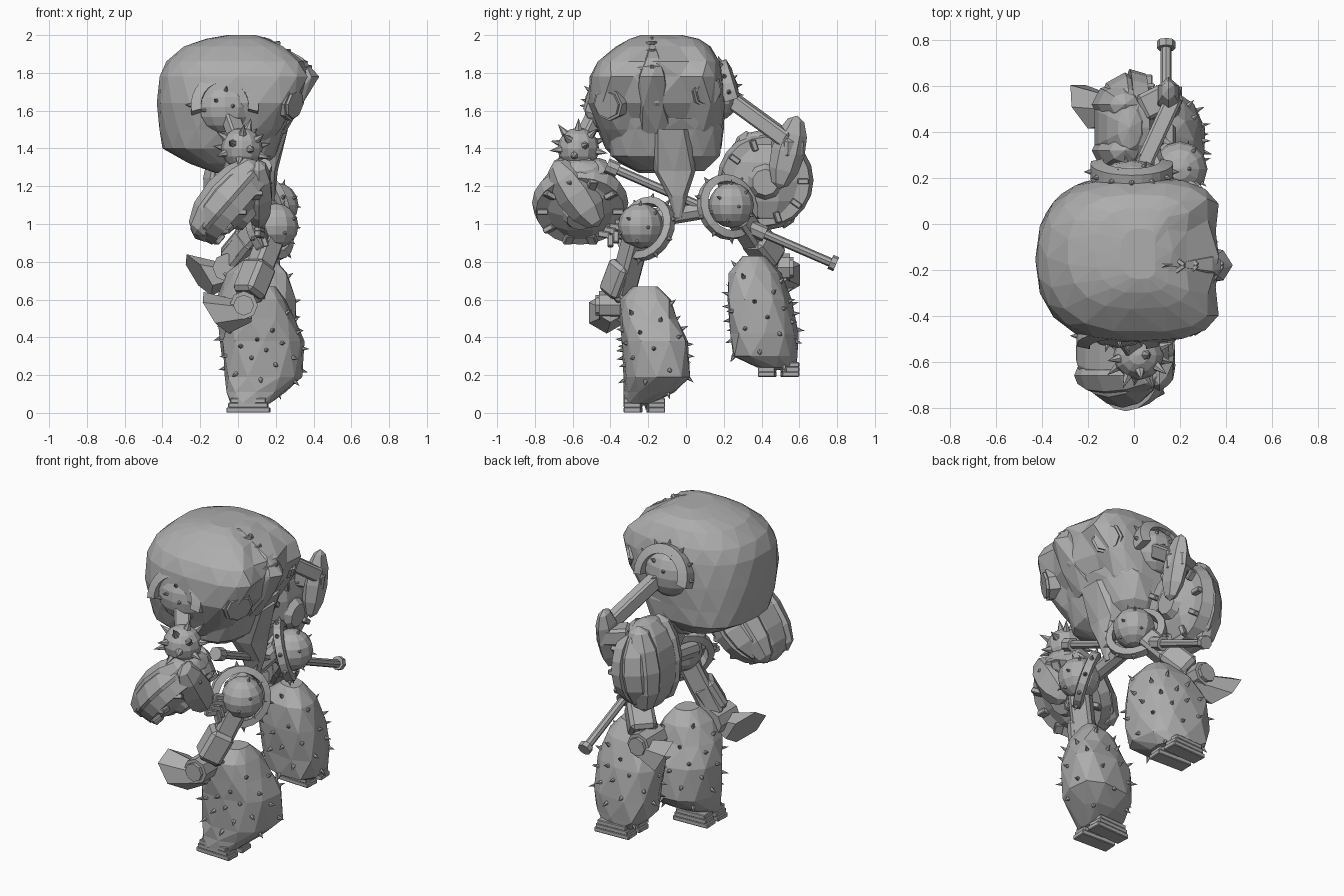
import bpy, bmesh, math
from mathutils import Vector, Matrix
from mathutils.bvhtree import BVHTree

if "Cube" in bpy.data.objects:
    bpy.data.objects.remove(bpy.data.objects["Cube"])

steel = bpy.data.materials.new("grey_steel")
steel.use_nodes = True
steel.diffuse_color = (0.42, 0.42, 0.42, 1)
steel.node_tree.nodes["Principled BSDF"].inputs["Base Color"].default_value = (0.42, 0.42, 0.42, 1)


def finish(name, bm):
    bmesh.ops.recalc_face_normals(bm, faces=bm.faces)
    mesh = bpy.data.meshes.new(name)
    bm.to_mesh(mesh)
    bm.free()
    mesh.materials.append(steel)
    obj = bpy.data.objects.new(name, mesh)
    bpy.context.collection.objects.link(obj)
    return obj


def aim(start, end):
    """Matrix at the middle of start-end with local z along it."""
    a, b = Vector(start), Vector(end)
    return Matrix.Translation((a + b) / 2) @ (b - a).to_track_quat('Z', 'Y').to_matrix().to_4x4()


def add_rod(bm, a, b, r1, r2, sides=8):
    bmesh.ops.create_cone(bm, cap_ends=True, segments=sides, radius1=r1, radius2=r2,
                          depth=(Vector(b) - Vector(a)).length, matrix=aim(a, b))


def rod(name, a, b, r1, r2=None, sides=8):
    bm = bmesh.new()
    add_rod(bm, a, b, r1, r1 if r2 is None else r2, sides)
    return finish(name, bm)


def bar(name, a, b, wide, deep):
    """Rectangular beam from a to b."""
    bm = bmesh.new()
    size = Matrix.Diagonal((wide, deep, (Vector(b) - Vector(a)).length, 1))
    bmesh.ops.create_cube(bm, size=1, matrix=aim(a, b) @ size)
    bmesh.ops.bevel(bm, geom=bm.edges[:], offset=min(wide, deep) * 0.15, segments=1, affect='EDGES')
    return finish(name, bm)


def ball(name, centre, radii, turn=None, u=12, v=8):
    bm = bmesh.new()
    mat = Matrix.Translation(centre) @ (turn or Matrix()) @ Matrix.Diagonal((*radii, 1))
    bmesh.ops.create_uvsphere(bm, u_segments=u, v_segments=v, radius=1, matrix=mat)
    return finish(name, bm)


def loft(name, rings, sides=14, front=0.8, back=0.8, shape=None):
    """Stack of rounded-square rings given as z, x0, x1, y0, y1."""
    bm = bmesh.new()
    loops = []
    for i, (z, x0, x1, y0, y1) in enumerate(rings):
        loop = []
        for k in range(sides):
            t = math.tau * (k + 0.5 * (i % 2)) / sides
            c, s = math.cos(t), math.sin(t)
            power = front if c > 0 else back
            c, s = (math.copysign(abs(q) ** power, q) for q in (c, s))
            f = shape(t, z) if shape else 1
            loop.append(bm.verts.new(((x0 + x1) / 2 + f * c * (x1 - x0) / 2,
                                      (y0 + y1) / 2 + f * s * (y1 - y0) / 2, z)))
        loops.append(loop)
    for i, (low, high) in enumerate(zip(loops, loops[1:])):
        for k in range(sides):
            n = (k + 1) % sides
            if i % 2:
                tris = ((low[k], low[n], high[n]), (low[k], high[n], high[k]))
            else:
                tris = ((low[k], low[n], high[k]), (low[n], high[n], high[k]))
            for tri in tris:
                bm.faces.new(tri)
    bm.faces.new(loops[0])
    bm.faces.new(loops[-1])
    bmesh.ops.dissolve_limit(bm, angle_limit=0.12, verts=bm.verts[:], edges=bm.edges[:])
    return finish(name, bm)


def stud(name, obj, count, size, keep=lambda d: True):
    """Spread cone spikes evenly over a part."""
    src = bmesh.new()
    src.from_mesh(obj.data)
    tree = BVHTree.FromBMesh(src)
    centre = sum((v.co for v in src.verts), Vector()) / len(src.verts)
    bm = bmesh.new()
    for i in range(count):
        h = 1 - 2 * (i + 0.5) / count
        t = i * 2.4
        w = math.sqrt(1 - h * h)
        d = Vector((w * math.cos(t), w * math.sin(t), h))
        hit, normal = tree.ray_cast(centre + d * 2, -d)[:2]
        if hit and keep(d):
            out = (normal + d).normalized()
            add_rod(bm, hit - out * 0.01, hit + out * size, size * 0.4, 0, 6)
    src.free()
    return finish(name, bm)


def ring(name, centre, axis, r_in, r_out, thick, start=0.0, sweep=math.tau, steps=20):
    """Toothed collar or arch of rectangular section; angles run from the level side over the top."""
    bm = bmesh.new()
    w = Vector(axis).normalized()
    u = Vector((0, 0, 1)).cross(w).normalized()
    up = w.cross(u)
    mid = Vector(centre)
    section = [(r_in, -thick), (r_out, -thick * 0.7), (r_out, thick * 0.7), (r_in, thick)]
    dirs = [u * math.cos(start + sweep * k / steps) + up * math.sin(start + sweep * k / steps)
            for k in range(steps + 1)]
    loops = [[bm.verts.new(mid + d * r + w * h) for r, h in section] for d in dirs]
    for a, b in zip(loops, loops[1:]):
        for j in range(4):
            bm.faces.new((a[j], a[j - 1], b[j - 1], b[j]))
    if sweep < math.tau:
        bm.faces.new(loops[0])
        bm.faces.new(loops[-1])
    bmesh.ops.remove_doubles(bm, verts=bm.verts, dist=0.0005)
    for d in dirs[1::2]:
        add_rod(bm, mid + d * (r_out - 0.01), mid + d * (r_out + 0.03), 0.016, 0)
    return finish(name, bm)


# Hunched shell with folds either side of the face
def folds(t, z):
    a = abs(math.atan2(math.sin(t), math.cos(t)))
    return 0.9 if 0.1 < a < 0.35 and z > 1.45 else 1


loft("body_shell", [(1.27, -.12, .02, -.25, .02), (1.32, -.26, .08, -.35, .12), (1.4, -.4, .15, -.43, .19),
                    (1.5, -.42, .25, -.47, .2), (1.64, -.43, .35, -.52, .21), (1.78, -.42, .4, -.51, .2),
                    (1.86, -.38, .37, -.47, .18), (1.94, -.29, .26, -.37, .13), (1.98, -.17, .17, -.3, .07),
                    (2, -.06, .1, -.24, -.02)], 18, 0.55, 0.85, folds)
loft("belly", [(1.28, -.1, .1, -.26, .1), (1.36, -.1, .2, -.4, .18), (1.5, -.1, .25, -.42, .2),
               (1.56, -.1, .28, -.4, .18)])
loft("pelvis", [(1.03, .1, .17, -.06, -.02), (1.15, .07, .2, -.1, .01), (1.28, .03, .21, -.17, .05),
                (1.5, 0, .27, -.2, .04)], 8, 0.6, 0.6)

# Face ridge with overlapping chevron plates
loft("face_ridge", [(1.48, 0, .25, -.25, -.06), (1.62, 0, .34, -.27, -.08), (1.78, 0, .43, -.26, -.1),
                    (1.88, 0, .35, -.23, -.12), (1.99, -.05, .14, -.19, -.17)], 8, 0.6, 0.6)
for i in range(4):
    x, z = .2 + i * .055, 1.96 - i * .043
    w = .035 + i * .014
    for side in (-1, 1):
        bar("chevron_plate", (x - .03, -.18 + side * w, z - .01), (x + .02, -.18, z), .02, .02)

# Round side panels of the shell
for y, z, side in ((-.4, 1.64, -1), (.1, 1.71, 1)):
    out = Vector((.8, side * .5, -.2))
    p = Vector((.27, y, z))
    rod("round_panel", p - out * .05, p + out * .045, .08, .075)
    rod("panel_rim", p - out * .06, p + out * .03, .095, .09)

# Shoulder sockets under spiked half hoods
for name, c, side in (("right", (-.07, -.44, 1.62), -1), ("left", (-.01, .18, 1.69), 1)):
    socket = ball(name + "_shoulder", c, (.15, .1, .14))
    stud(name + "_shoulder_spikes", socket, 22, .035, lambda d: d.y * side > 0 and d.z > -.2)
    ring(name + "_shoulder_hood", Vector(c) + Vector((0, side * .05, 0)), (0, side, .3),
         .125, .18, .05, -.2, math.pi + .4, 14)

# Right arm, spiked elbow; left arm with boxed elbow
bar("right_upper_arm", (-.06, -.46, 1.62), (.02, -.57, 1.4), .09, .07)
elbow = ball("right_elbow", (.02, -.57, 1.4), (.11, .11, .11))
stud("right_elbow_spikes", elbow, 20, .06)
bar("left_upper_arm", (.0, .17, 1.71), (.17, .54, 1.44), .075, .085)
bar("left_elbow", (.03, .5, 1.42), (.19, .58, 1.4), .12, .1)

# Forearms: outer shell, flat inner wheel with spokes, fingers
for name, c, tilt, side in (("right", (-.02, -.56, 1.1), .72, -1), ("left", (.0, .42, 1.23), .08, 1)):
    turn = Matrix.Rotation(tilt, 4, 'Y')
    mat = Matrix.Translation(c) @ turn
    ball(name + "_forearm_shell", mat @ Vector((-.04, 0, 0)), (.14, .24, .27), turn, 10, 8)
    rod(name + "_forearm_wheel", mat @ Vector((-.02, 0, 0)), mat @ Vector((.05, 0, 0)), .255, .235, 20)
    rod(name + "_wheel_hub", mat @ Vector((.05, 0, 0)), mat @ Vector((.12, 0, 0)), .12, .07, 10)
    for k in range(10):
        t = math.tau * k / 10
        d = Vector((0, math.cos(t), math.sin(t)))
        lift = Vector((.055, 0, 0))
        bar(name + "_spoke", mat @ (d * .17 + lift), mat @ (d * .23 + lift), .05, .03)
    # Ridge plates over the shell
    for s in (-1, 1):
        ball(name + "_shell_plate", mat @ Vector((-.06, s * .1, 0)), (.125, .1, .26), turn, 8, 6)
    for k in range(4):
        p = Vector((.1, c[1] - side * (.1 + .03 * k), c[2] - .15 + .02 * k))
        bar(name + "_finger", p, p + Vector((.03, -side * .06, -.01)), .035, .035)
        bar(name + "_fingertip", p + Vector((.03, -side * .06, -.01)), p + Vector((.05, -side * .06, -.07)), .03, .03)
ball("left_forearm_fin", (.15, .54, 1.38), (.06, .09, .2), Matrix.Rotation(-.25, 4, 'X'), 6, 6)
ball("right_forearm_fin", (.11, -.58, 1.16), (.08, .11, .21), Matrix.Rotation(.6, 4, 'X'), 6, 6)

# Long staff held across the front
rod("staff", (.14, -.42, 1.31), (.14, .78, .79), .024)
rod("staff_knob", (.14, .765, .8), (.14, .795, .787), .04)
rod("staff_collar", (.14, .34, .981), (.14, .42, .946), .042)
rod("staff_grip", (.14, -.42, 1.31), (.14, -.36, 1.284), .04)

# Hips joined by an axle, each a studded ball sitting proud of a toothed collar
rod("hip_axle", (.12, -.24, 1.02), (.12, .23, 1.1), .05)
for name, c, axis in (("right", (.2, -.24, .99), (1, -.75, .45)), ("left", (.2, .24, 1.1), (1, .6, .3))):
    hip = ball(name + "_hip_ball", c, (.12, .12, .12))
    stud(name + "_hip_spikes", hip, 16, .03, lambda d: d.x > .2)
    ring(name + "_hip_collar", Vector(c) - Vector(axis) * .035, axis, .135, .175, .03)

# Thighs and knee joints with flared horns trailing behind
for name, hip, knee, side in (("right", (.18, -.26, .94), (.03, -.4, .57), -1),
                              ("left", (.16, .28, 1.04), (-.06, .49, .77), 1)):
    h, k = Vector(hip), Vector(knee)
    bar(name + "_thigh", h, k + Vector((.02, -side * .05, .03)), .12, .12)
    bar(name + "_thigh_guard", h.lerp(k, .4), h.lerp(k, .85), .15, .14)
    rod(name + "_knee_joint", k - Vector((0, side * .12, 0)), k + Vector((0, side * .06, 0)), .075)
    rod(name + "_knee_cap", k, k + Vector((0, side * .08, 0)), .055)
    bm = bmesh.new()
    add_rod(bm, k + Vector((.04, 0, -.04)), k + Vector((-.16, side * .02, -.04)), .05, .11, 6)
    for v in bm.verts:
        if v.co.x < k.x - .06:
            v.co.x -= (v.co.z - k.z) * .6 + side * (v.co.y - k.y) * .5
    finish(name + "_knee_horn", bm)

# Massive studded shins, splayed apart
right_shin = loft("right_shin", [(.05, -.04, .17, -.33, -.18), (.11, -.06, .25, -.33, -.06),
                                 (.19, -.07, .34, -.33, .02), (.38, -.08, .35, -.34, .01),
                                 (.5, -.05, .3, -.35, -.05), (.6, .01, .25, -.35, -.08),
                                 (.67, .08, .2, -.28, -.15)], 10, 0.7, 0.8,
                  lambda t, z: 1 + .08 * math.sin(2 * t))
left_shin = loft("left_shin", [(.24, -.01, .22, .38, .58), (.3, -.08, .29, .25, .59), (.42, -.1, .31, .24, .59),
                               (.6, -.11, .3, .22, .56), (.74, -.06, .26, .23, .5), (.83, .05, .18, .3, .42)],
                 10, 0.7, 0.7, lambda t, z: 1 - .12 * math.sin(2 * t))
for name, shin in (("right", right_shin), ("left", left_shin)):
    stud(name + "_shin_spikes", shin, 40, .038, lambda d: abs(d.z) < .95)

# Split feet made of layered claws
for name, x, y, z in (("right", .06, -.22, 0), ("left", .1, .49, .19)):
    for s in (-1, 1):
        for k in range(3):
            lift = Vector((0, 0, .015 + k * .025))
            a = Vector((x - .12 + k * .01, y + s * .055, z))
            bar(name + "_foot_claw", a + lift, a + lift + Vector((.23 - k * .02, s * .01, 0)), .09, .028)
    bar(name + "_ankle", (x, y, z + .05), (x + .03, y, z + .16), .13, .13)
